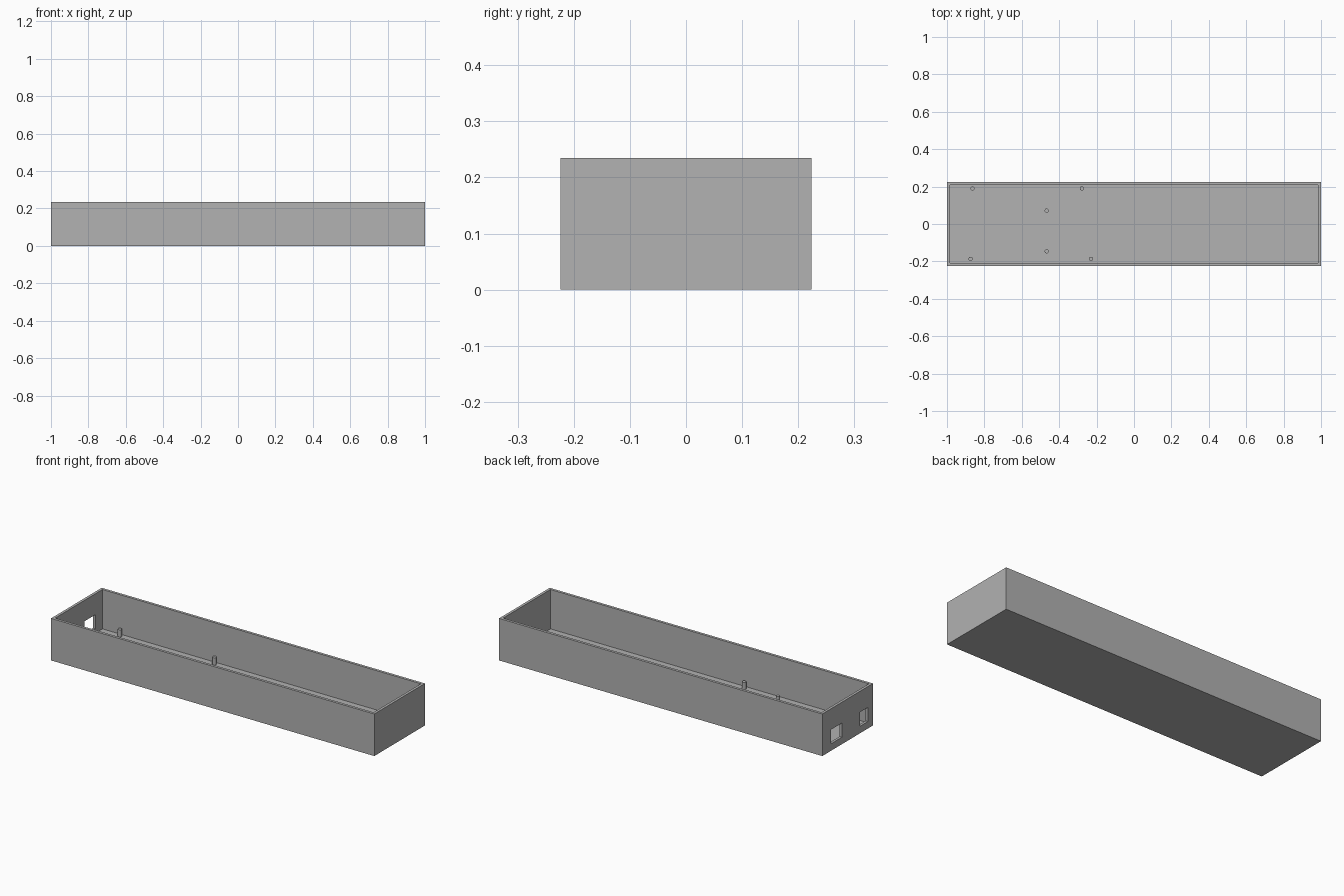
import bpy
import math

LENGTH, WIDTH, HEIGHT = 2.0, 0.448, 0.235
WALL = 0.015
FLOOR = 0.015
PEG_RADIUS, PEG_TOP = 0.011, 0.054

default_cube = bpy.data.objects.get("Cube")
if default_cube:
    bpy.data.objects.remove(default_cube, do_unlink=True)

# Single plain grey
grey = bpy.data.materials.new("plain_grey")
grey.use_nodes = True
colour = (0.445, 0.445, 0.445, 1)
grey.diffuse_color = colour
grey.node_tree.nodes["Principled BSDF"].inputs["Base Color"].default_value = colour


def box(name, low, high):
    centre = [(a + b) / 2 for a, b in zip(low, high)]
    bpy.ops.mesh.primitive_cube_add(size=1, location=centre)
    obj = bpy.context.object
    obj.name = name
    obj.scale = [b - a for a, b in zip(low, high)]
    bpy.ops.object.transform_apply(location=True, rotation=False, scale=True)
    obj.data.materials.append(grey)
    return obj


def cut(target, cutter):
    cutter.hide_render = True
    mod = target.modifiers.new("cut", "BOOLEAN")
    mod.operation = "DIFFERENCE"
    mod.solver = "EXACT"
    mod.object = cutter
    bpy.context.view_layer.objects.active = target
    bpy.ops.object.modifier_apply(modifier=mod.name)
    bpy.data.objects.remove(cutter, do_unlink=True)


# Open tray: outer block with its inside hollowed out
hx, hy = LENGTH / 2, WIDTH / 2
tray = box("tray", (-hx, -hy, 0), (hx, hy, HEIGHT))
cut(tray, box("hollow_cutter", (-hx + WALL, -hy + WALL, FLOOR),
              (hx - WALL, hy - WALL, HEIGHT + 0.1)))

# Two port openings through the right end wall
for y_low, y_high in ((0.05, 0.147), (-0.179, -0.108)):
    cut(tray, box("port_cutter", (-hx - 0.05, y_low, 0.039),
                  (-hx + WALL + 0.02, y_high, 0.118)))

# Mounting pegs standing on the floor
peg_spots = [(-0.864, 0.19), (-0.279, 0.19), (-0.467, 0.072),
             (-0.467, -0.146), (-0.874, -0.186), (-0.23, -0.186)]
peg_base = FLOOR - 0.005
for number, (x, y) in enumerate(peg_spots, 1):
    bpy.ops.mesh.primitive_cylinder_add(
        vertices=24, radius=PEG_RADIUS, depth=PEG_TOP - peg_base,
        location=(x, y, (PEG_TOP + peg_base) / 2))
    peg = bpy.context.object
    peg.name = f"mounting_peg_{number}"
    peg.data.materials.append(grey)
    bpy.ops.object.shade_smooth_by_angle(angle=math.radians(35))
